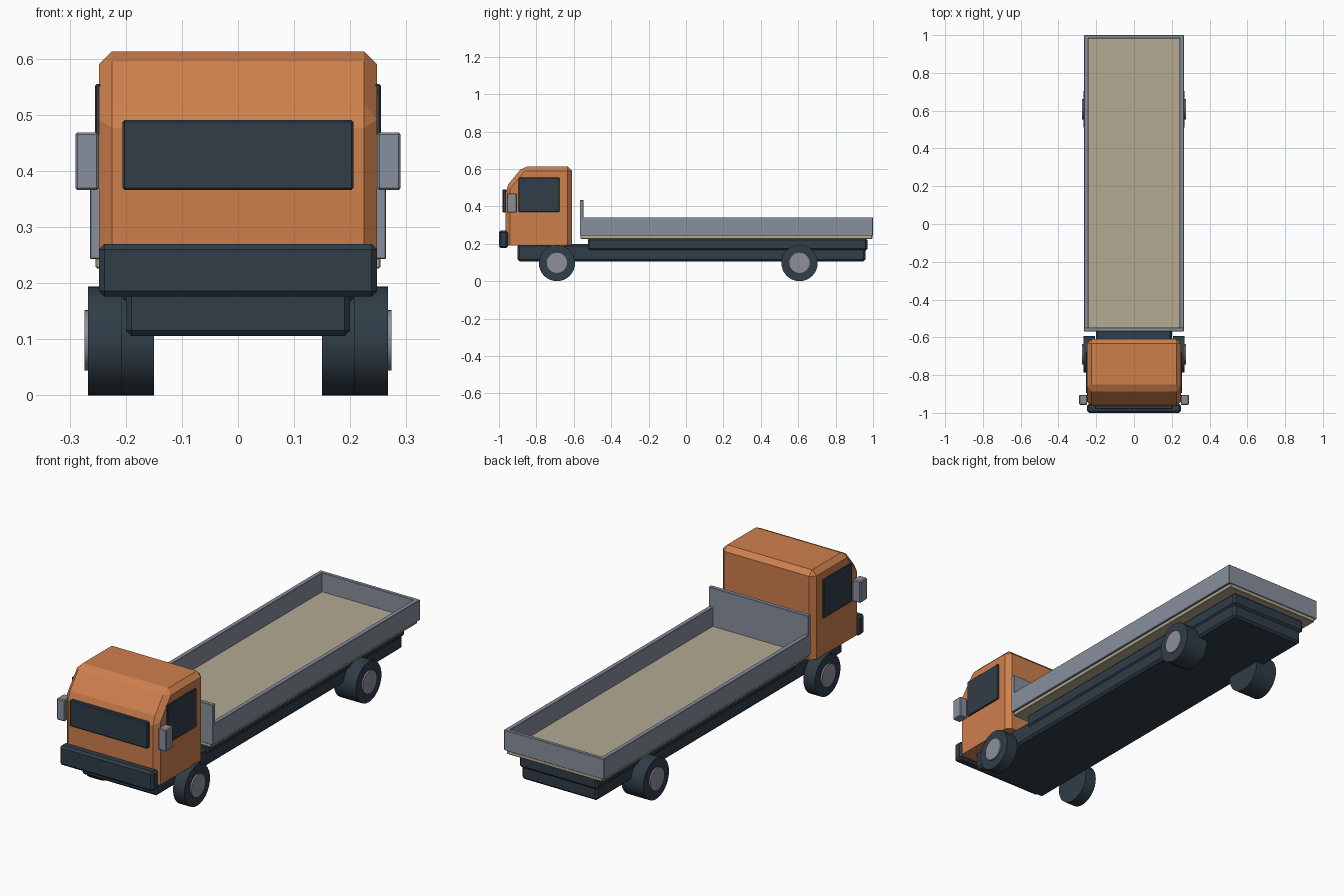
import bpy, bmesh, math
from mathutils import Matrix

if "Cube" in bpy.data.objects:
    bpy.data.objects.remove(bpy.data.objects["Cube"])


def material(name, rgb):
    m = bpy.data.materials.new(name)
    m.diffuse_color = (*rgb, 1)
    m.use_nodes = True
    m.node_tree.nodes["Principled BSDF"].inputs["Base Color"].default_value = m.diffuse_color
    return m


ORANGE = material("orange paint", (0.62, 0.215, 0.073))
DARK = material("dark slate", (0.029, 0.047, 0.063))
GREY = material("grey metal", (0.245, 0.275, 0.34))
HUB = material("hub grey", (0.27, 0.28, 0.33))
TAN = material("tan deck", (0.46, 0.405, 0.295))


def finish(bm, name, mat):
    bmesh.ops.recalc_face_normals(bm, faces=bm.faces)
    me = bpy.data.meshes.new(name)
    bm.to_mesh(me)
    bm.free()
    me.materials.append(mat)
    ob = bpy.data.objects.new(name, me)
    bpy.context.collection.objects.link(ob)
    return ob


def chamfer(bm, width):
    if width:
        bmesh.ops.bevel(bm, geom=bm.edges[:], offset=width, segments=1,
                        affect='EDGES', profile=0.5)


def box(name, mat, x, y, z, bevel=0.0):
    """Box from (min, max) ranges with an optional chamfer."""
    bm = bmesh.new()
    bmesh.ops.create_cube(bm, size=1)
    for v in bm.verts:
        for i, (lo, hi) in enumerate((x, y, z)):
            v.co[i] = hi if v.co[i] > 0 else lo
    chamfer(bm, bevel)
    return finish(bm, name, mat)


def disc(name, mat, x0, x1, y, z, r, sides=32):
    """Cylinder lying along x, with smooth tread and flat ends."""
    bm = bmesh.new()
    mtx = Matrix.Translation(((x0 + x1) / 2, y, z)) @ Matrix.Rotation(math.pi / 2, 4, 'Y')
    bmesh.ops.create_cone(bm, cap_ends=True, segments=sides, radius1=r, radius2=r,
                          depth=abs(x1 - x0), matrix=mtx)
    for f in bm.faces:
        f.smooth = len(f.verts) == 4
    for e in bm.edges:
        e.smooth = all(f.smooth for f in e.link_faces)
    return finish(bm, name, mat)


# Cab: side profile with slanted brow, extruded across x and chamfered
profile = [(-0.964, 0.19), (-0.964, 0.50), (-0.873, 0.613), (-0.61, 0.613), (-0.61, 0.19)]
bm = bmesh.new()
left = bm.faces.new([bm.verts.new((-0.248, y, z)) for y, z in profile])
ext = bmesh.ops.extrude_face_region(bm, geom=[left])
for v in ext["geom"]:
    if isinstance(v, bmesh.types.BMVert):
        v.co.x = 0.248
if not any(f.normal.x < -0.9 or len(f.verts) == 5 and all(v.co.x < 0 for v in f.verts)
           for f in bm.faces):
    bm.faces.new([v for v in bm.verts if v.co.x < 0])
bmesh.ops.recalc_face_normals(bm, faces=bm.faces)
edges = [e for e in bm.edges if any(v.co.z > 0.2 for v in e.verts)]
bmesh.ops.bevel(bm, geom=edges, offset=0.023, segments=1, affect='EDGES', profile=0.5)
finish(bm, "cab", ORANGE)

# Cab front details
box("windscreen", DARK, (-0.206, 0.206), (-0.98, -0.96), (0.366, 0.491), 0.004)
box("bumper", DARK, (-0.248, 0.248), (-1.0, -0.952), (0.176, 0.27), 0.01)

# Chassis and subframe
box("chassis", DARK, (-0.2, 0.2), (-0.90, 0.96), (0.106, 0.198), 0.01)
box("subframe", DARK, (-0.207, 0.207), (-0.525, 0.97), (0.165, 0.228), 0.009)

# Load bed
box("bed_floor", TAN, (-0.254, 0.254), (-0.565, 0.996), (0.226, 0.25), 0.003)
box("headboard", GREY, (-0.264, 0.264), (-0.568, -0.548), (0.243, 0.434), 0.002)
box("tailgate", GREY, (-0.264, 0.264), (0.982, 1.0), (0.243, 0.341), 0.002)

# Parts on both sides
for side, s in (("left", -1), ("right", 1)):
    def span(a, b):
        return tuple(sorted((s * a, s * b)))
    box(side + "_bed_wall", GREY, span(0.242, 0.264), (-0.566, 0.998), (0.243, 0.341), 0.002)
    box(side + "_window", DARK, span(0.24, 0.255), (-0.896, -0.677), (0.37, 0.555), 0.003)
    box(side + "_mirror", GREY, span(0.248, 0.29), (-0.958, -0.904), (0.366, 0.469), 0.004)
    # Single front tyre, wide rear tyre
    for end, y, inner in (("front", -0.69, 0.207), ("rear", 0.607, 0.15)):
        disc(f"{side}_{end}_tyre", DARK, s * inner, s * 0.267, y, 0.097, 0.097)
        disc(f"{side}_{end}_hub", HUB, s * 0.25, s * 0.274, y, 0.098, 0.054)
